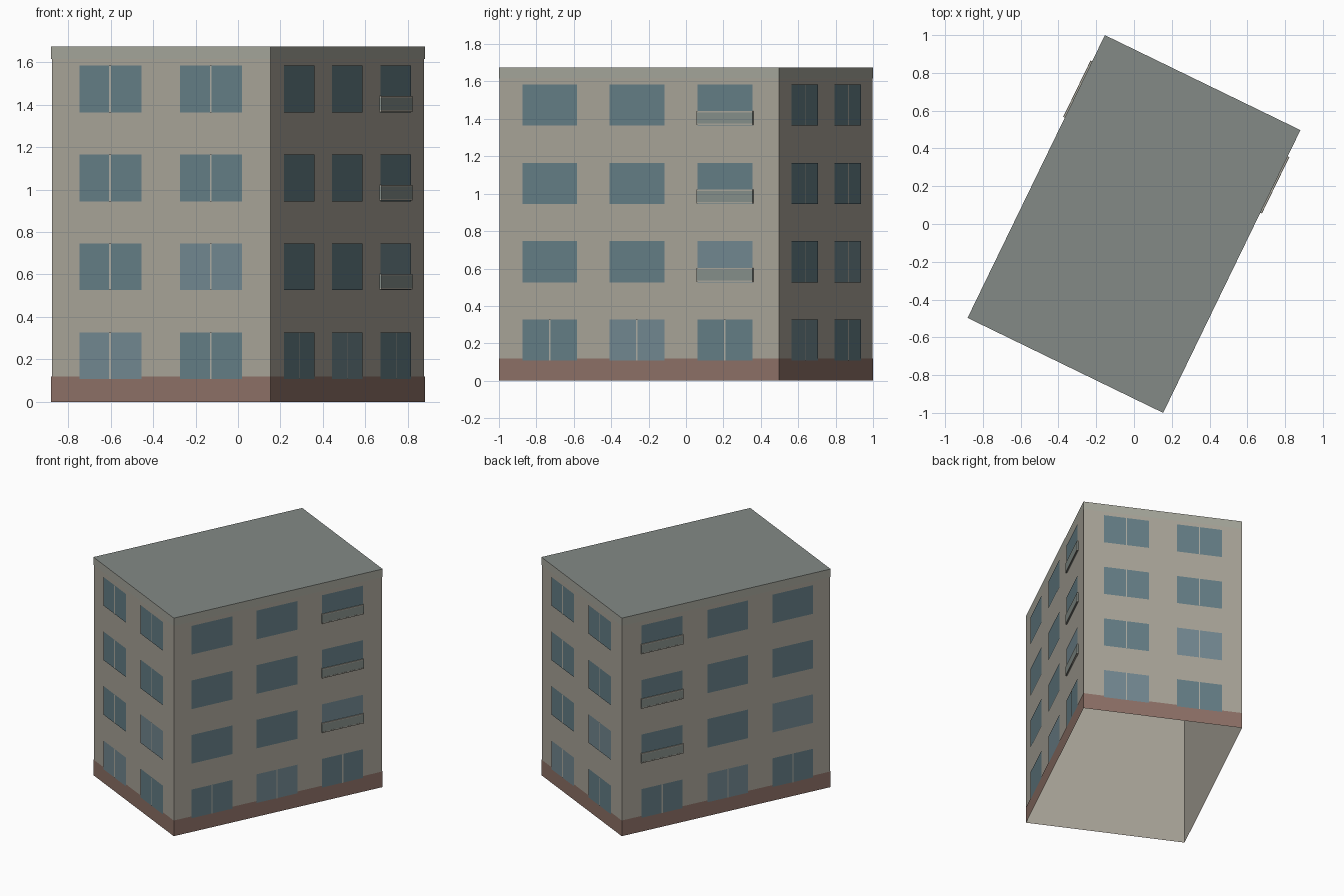
import bpy, bmesh
from math import radians
from mathutils import Matrix, Vector

if "Cube" in bpy.data.objects:
    bpy.data.objects.remove(bpy.data.objects["Cube"])

TURN = Matrix.Rotation(radians(-25.9), 4, 'Z')
HX, HY, H = 0.573, 0.8295, 1.675
EPS = 0.0025

COLOURS = {
    "walls": (0.40, 0.375, 0.32), "plinth": (0.27, 0.165, 0.135),
    "roof": (0.23, 0.255, 0.24), "cornice": (0.38, 0.385, 0.33),
    "windows": (0.13, 0.21, 0.24), "pale_windows": (0.17, 0.25, 0.285),
    "mullions": (0.42, 0.42, 0.37), "balcony_panels": (0.24, 0.28, 0.26),
    "balcony_slabs": (0.40, 0.385, 0.33),
}
parts = {name: bmesh.new() for name in COLOURS}


def face(name, pts):
    bm = parts[name]
    bm.faces.new([bm.verts.new(TURN @ Vector(p)) for p in pts])


def ring(name, grow, z0, z1):
    """Four-sided band around the building, open above and below."""
    x, y = HX + grow, HY + grow
    c = [(-x, -y), (x, -y), (x, y), (-x, y)]
    for a, b in zip(c, c[1:] + c[:1]):
        face(name, [(*a, z0), (*b, z0), (*b, z1), (*a, z1)])


def decal(name, wall, u, z0, z1, w, out):
    """Flat panel on a wall; u runs to the viewer's right."""
    turn, dist = wall
    m = Matrix.Rotation(radians(turn), 4, 'Z')
    y = -dist - out
    face(name, [m @ Vector(p) for p in
                [(u - w/2, y, z0), (u + w/2, y, z0), (u + w/2, y, z1), (u - w/2, y, z1)]])


def block(name, wall, u, z0, z1, w, out):
    turn, dist = wall
    m = TURN @ Matrix.Rotation(radians(turn), 4, 'Z') @ Matrix.Translation(
        (u, -dist - out/2, (z0 + z1)/2)) @ Matrix.Diagonal((w, out, z1 - z0, 1))
    bmesh.ops.create_cube(parts[name], size=1, matrix=m)


# Shell with open underside, brick plinth, cornice and flat roof
ring("walls", 0, 0, H)
ring("plinth", EPS, 0, 0.12)
ring("cornice", EPS, H - 0.06, H)
X, Y = HX + EPS, HY + EPS
face("roof", [(-X, -Y, H), (X, -Y, H), (X, Y, H), (-X, Y, H)])

# Windows: (turn, wall distance), columns, balcony column, pale panes
LONG = [-0.529, -0.011, 0.512]
SHORT = [-0.264, 0.264]
WALLS = [
    ((0, HY), SHORT, None, {(0, 0), (1, 1)}),
    ((180, HY), SHORT, None, {(0, 0), (1, 1)}),
    ((90, HX), LONG, 2, {(0, 1), (1, 2)}),
    ((270, HX), [-u for u in LONG], 2, {(0, 1), (1, 0)}),
]
for wall, columns, balcony, pale in WALLS:
    for floor in range(4):
        z0 = 0.107 + 0.419 * floor
        z1 = z0 + 0.22
        for col, u in enumerate(columns):
            glass = "pale_windows" if (floor, col) in pale else "windows"
            decal(glass, wall, u, z0, z1, 0.325, 2 * EPS)
            if floor == 0 or balcony is None:
                decal("mullions", wall, u, z0, z1, 0.009, 3 * EPS)
            if floor and col == balcony:
                # Shallow balcony: slab, parapet panel and top rail
                block("balcony_slabs", wall, u, z0 + 0.003, z0 + 0.011, 0.332, 0.012)
                block("balcony_panels", wall, u, z0 + 0.011, z0 + 0.069, 0.332, 0.011)
                block("balcony_slabs", wall, u, z0 + 0.069, z0 + 0.077, 0.332, 0.011)

# One object per kind of part
for name, bm in parts.items():
    mesh = bpy.data.meshes.new(name)
    bmesh.ops.remove_doubles(bm, verts=bm.verts, dist=0.0001)
    bm.to_mesh(mesh)
    bm.free()
    mat = bpy.data.materials.new(name)
    mat.diffuse_color = (*COLOURS[name], 1)
    mat.use_nodes = True
    mat.node_tree.nodes["Principled BSDF"].inputs["Base Color"].default_value = mat.diffuse_color
    mesh.materials.append(mat)
    bpy.context.collection.objects.link(bpy.data.objects.new(name, mesh))
